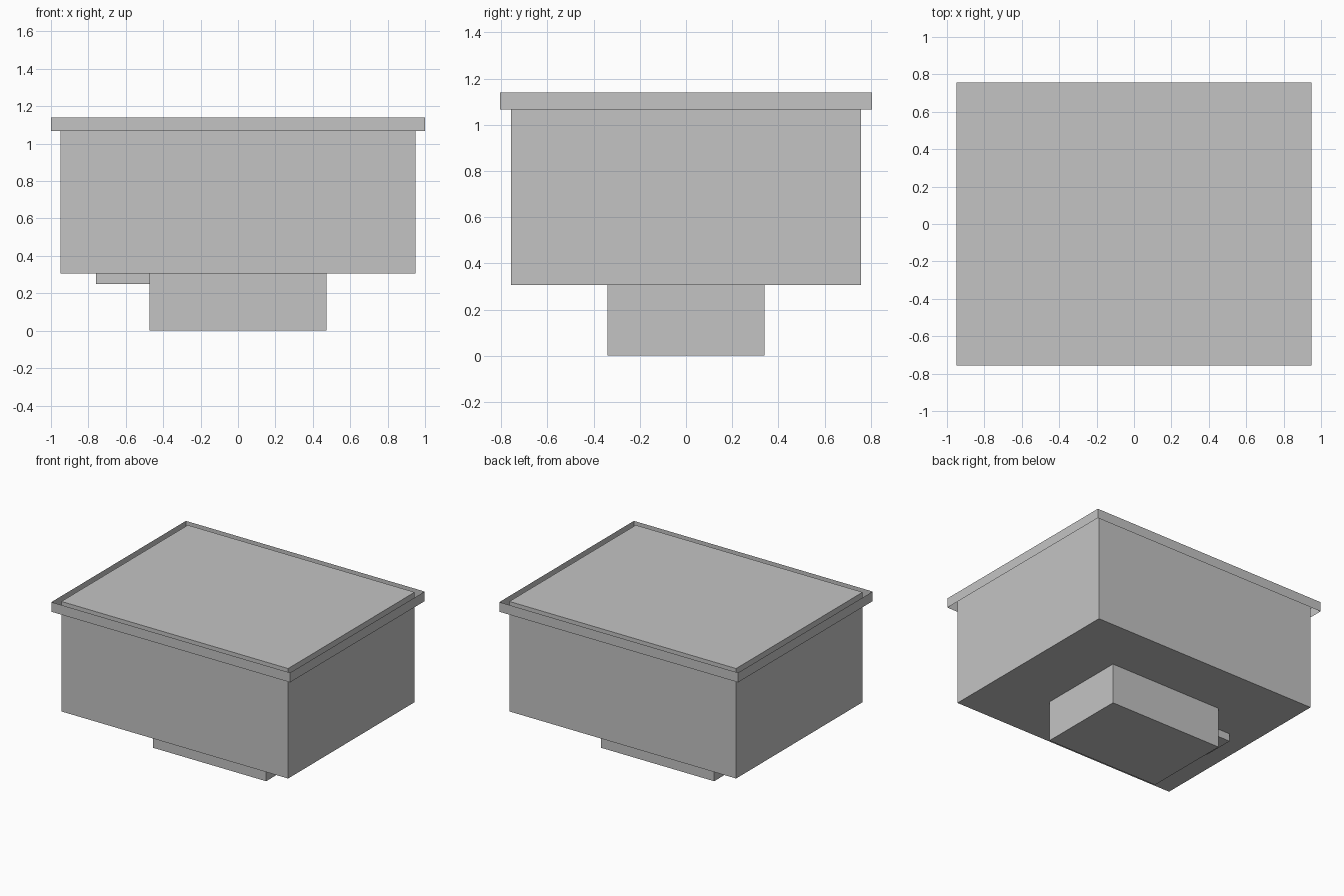
import bpy, bmesh
from mathutils import Vector

cube = bpy.data.objects.get("Cube")
if cube:
    bpy.data.objects.remove(cube, do_unlink=True)

# Single plain grey finish
grey = bpy.data.materials.new("plain_grey")
grey.use_nodes = True
GREY = (0.55, 0.55, 0.55, 1.0)
grey.diffuse_color = GREY
grey.node_tree.nodes["Principled BSDF"].inputs["Base Color"].default_value = GREY


def box(name, low, high, open_ends=False):
    """Box between two corners; open_ends leaves only the upright walls."""
    low, high = Vector(low), Vector(high)
    bm = bmesh.new()
    bmesh.ops.create_cube(bm, size=1)
    bmesh.ops.scale(bm, vec=high - low, verts=bm.verts)
    bmesh.ops.translate(bm, vec=(low + high) / 2, verts=bm.verts)
    if open_ends:
        bm.normal_update()
        caps = [f for f in bm.faces if abs(f.normal.z) > 0.5]
        bmesh.ops.delete(bm, geom=caps, context='FACES_ONLY')
    mesh = bpy.data.meshes.new(name)
    bm.to_mesh(mesh)
    bm.free()
    mesh.materials.append(grey)
    obj = bpy.data.objects.new(name, mesh)
    bpy.context.collection.objects.link(obj)
    return obj


TOP, UNDERSIDE = 1.14, 0.307

# Main housing with its flat lid
box("housing", (-0.95, -0.757, UNDERSIDE), (0.95, 0.757, TOP))

# Thin band standing clear of the housing around its top edge
box("rim_band", (-1, -0.805, 1.067), (1, 0.805, TOP), open_ends=True)

# Lower block under the housing
box("lower_block", (-0.474, -0.34, 0), (0.474, 0.34, UNDERSIDE))

# Small connector plate beside the lower block
box("connector_plate", (-0.758, -0.12, 0.249), (-0.474, 0.12, UNDERSIDE))
